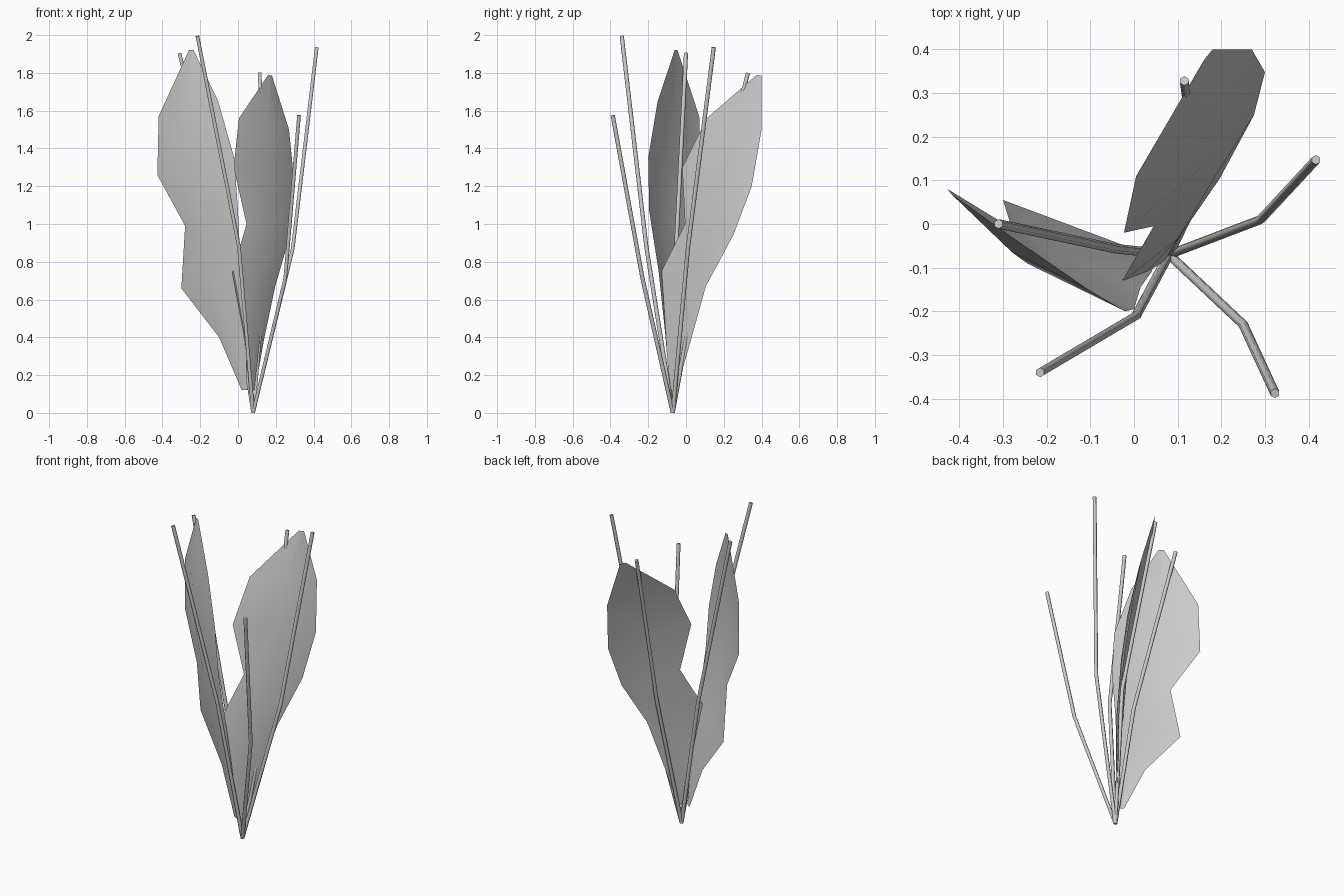
import bpy, bmesh
from mathutils import Vector

if "Cube" in bpy.data.objects:
    bpy.data.objects.remove(bpy.data.objects["Cube"])

BASE = Vector((0.08, -0.07, 0.0))


def add_object(name, bm):
    mesh = bpy.data.meshes.new(name)
    bm.to_mesh(mesh)
    bm.free()
    obj = bpy.data.objects.new(name, mesh)
    bpy.context.collection.objects.link(obj)
    for p in mesh.polygons:
        p.use_smooth = True
    return obj


def stem(name, mid, tip, r=0.011, sides=6):
    """Bent thin tube: base, elbow, tip."""
    pts = [BASE, Vector(mid), Vector(tip)]
    dirs = [pts[1] - pts[0], pts[2] - pts[0], pts[2] - pts[1]]
    bm = bmesh.new()
    rings = []
    for i, (p, d) in enumerate(zip(pts, dirs)):
        # base ring lies flat on the ground
        q = Vector((0, 0, 1)).rotation_difference(d) if i else None
        ring = bmesh.ops.create_circle(bm, segments=sides, radius=r)["verts"]
        for v in ring:
            v.co = p + (q @ v.co if q else v.co)
        rings.append(ring)
    for a, b in zip(rings, rings[1:]):
        for i in range(sides):
            j = (i + 1) % sides
            bm.faces.new((a[i], a[j], b[j], b[i]))
    bm.faces.new(rings[-1])
    bm.faces.new(rings[0][::-1])
    obj = add_object(name, bm)
    for p in obj.data.polygons:
        p.use_smooth = len(p.vertices) == 4


def leaf(name, left, right, bulge):
    """Single-sided blade: edge pairs with a midrib pushed outward."""
    bm = bmesh.new()
    rows = []
    for l, r, b in zip(left, right, bulge):
        l, r = Vector(l), Vector(r)
        d = r - l
        out = Vector((d.y, -d.x, 0)).normalized()
        rows.append([bm.verts.new(c) for c in (l, (l + r) / 2 + out * b, r)])
    for a, b in zip(rows, rows[1:]):
        for i in range(2):
            bm.faces.new((a[i], a[i + 1], b[i + 1], b[i]))
    add_object(name, bm)


# Five bare stems fanning out of one root
STEMS = [
    ((0.005, -0.21, 0.88), (-0.215, -0.34, 1.995)),
    ((0.25, -0.23, 0.71), (0.323, -0.388, 1.575)),
    ((0.29, 0.01, 0.87), (0.417, 0.147, 1.935)),
    ((0.15, 0.075, 0.80), (0.115, 0.328, 1.80)),
    ((-0.045, -0.056, 0.80), (-0.31, 0.0, 1.905)),
]
for i, (mid, tip) in enumerate(STEMS):
    stem(f"stem_{i + 1}", mid, tip)

# Two notched leaves
BULGE = (0, 0.01, 0.025, 0.03, 0.037, 0.03, 0)
leaf("left_leaf",
     [(0.02, -0.065, 0.12), (-0.10, -0.02, 0.40), (-0.30, 0.055, 0.66), (-0.28, -0.01, 0.99),
      (-0.427, 0.08, 1.26), (-0.42, 0.07, 1.57), (-0.26, -0.045, 1.92)],
     [(0.05, -0.085, 0.12), (0.04, -0.11, 0.42), (0.015, -0.145, 0.75), (0.0, -0.195, 1.07),
      (-0.02, -0.2, 1.35), (-0.105, -0.15, 1.65), (-0.235, -0.06, 1.92)],
     BULGE)
leaf("right_leaf",
     [(0.07, -0.085, 0.12), (0.03, -0.11, 0.42), (-0.03, -0.135, 0.74), (0.045, -0.005, 1.0),
      (-0.023, -0.02, 1.30), (0.005, 0.11, 1.56), (0.16, 0.375, 1.79)],
     [(0.09, -0.05, 0.12), (0.14, 0.03, 0.40), (0.197, 0.105, 0.67), (0.275, 0.25, 0.94),
      (0.30, 0.348, 1.20), (0.27, 0.40, 1.50), (0.18, 0.40, 1.785)],
     BULGE)
